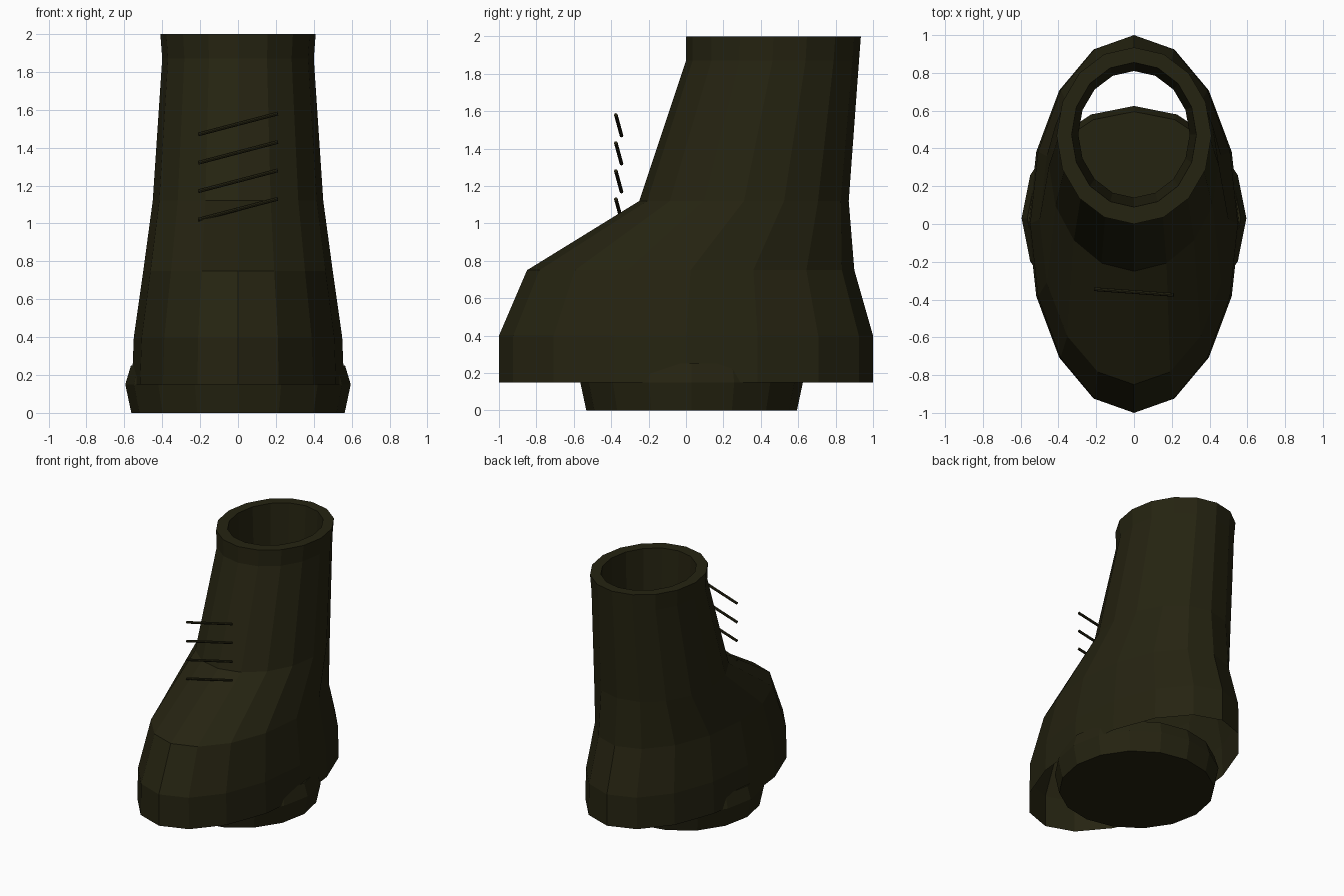
import bpy, bmesh, math
from mathutils import Vector

if "Cube" in bpy.data.objects:
    bpy.data.objects.remove(bpy.data.objects["Cube"])

olive = bpy.data.materials.new("dark olive leather")
olive.diffuse_color = (0.0185, 0.0170, 0.0055, 1)
olive.use_nodes = True
olive.node_tree.nodes["Principled BSDF"].inputs["Base Color"].default_value = olive.diffuse_color
SIDES = 16


def finish(name, bm, recalc=True):
    if recalc:
        bmesh.ops.recalc_face_normals(bm, faces=bm.faces)
    mesh = bpy.data.meshes.new(name)
    bm.to_mesh(mesh)
    bm.free()
    mesh.materials.append(olive)
    obj = bpy.data.objects.new(name, mesh)
    bpy.context.collection.objects.link(obj)
    return obj


def loft(name, rings, caps=False):
    """Skin elliptical rings given as (z, y_min, y_max, half_width)."""
    bm = bmesh.new()
    loops = []
    for z, y0, y1, rx in rings:
        cy, ry = (y0 + y1) / 2, (y1 - y0) / 2
        loops.append([bm.verts.new((rx * math.cos(a), cy + ry * math.sin(a), z))
                      for a in (2 * math.pi * i / SIDES for i in range(SIDES))])
    for low, high in zip(loops, loops[1:]):
        for i in range(SIDES):
            j = (i + 1) % SIDES
            bm.faces.new((low[i], low[j], high[j], high[i]))
    if caps:
        bm.faces.new(loops[0][::-1])
        bm.faces.new(loops[-1])
    return finish(name, bm, recalc=False)


# Boot shell: open underneath, folding over the rim into the inner lining
loft("boot_shell", [
    (0.15, -1.00, 1.00, 0.56),
    (0.40, -1.00, 1.00, 0.55),
    (0.75, -0.85, 0.90, 0.50),
    (1.12, -0.25, 0.87, 0.45),
    (1.87, 0.00, 0.925, 0.40),
    (2.00, 0.00, 0.935, 0.41),
    (2.00, 0.09, 0.855, 0.33),
    (1.20, 0.14, 0.81, 0.295),
])

# Round sole block
CY = 0.03
loft("sole", [(z, CY - r, CY + r, r)
              for z, r in ((0, 0.563), (0.15, 0.595), (0.25, 0.565))], caps=True)

# Four slanted laces
for k in range(4):
    z = 1.02 + 0.15 * k
    a, b = Vector((-0.21, -0.345, z)), Vector((0.21, -0.375, z + 0.11))
    bm = bmesh.new()
    bmesh.ops.create_cone(bm, cap_ends=True, segments=8, radius1=0.01,
                          radius2=0.01, depth=(b - a).length)
    lace = finish(f"lace_{k + 1}", bm)
    lace.location = (a + b) / 2
    lace.rotation_euler = (b - a).to_track_quat('Z', 'Y').to_euler()
